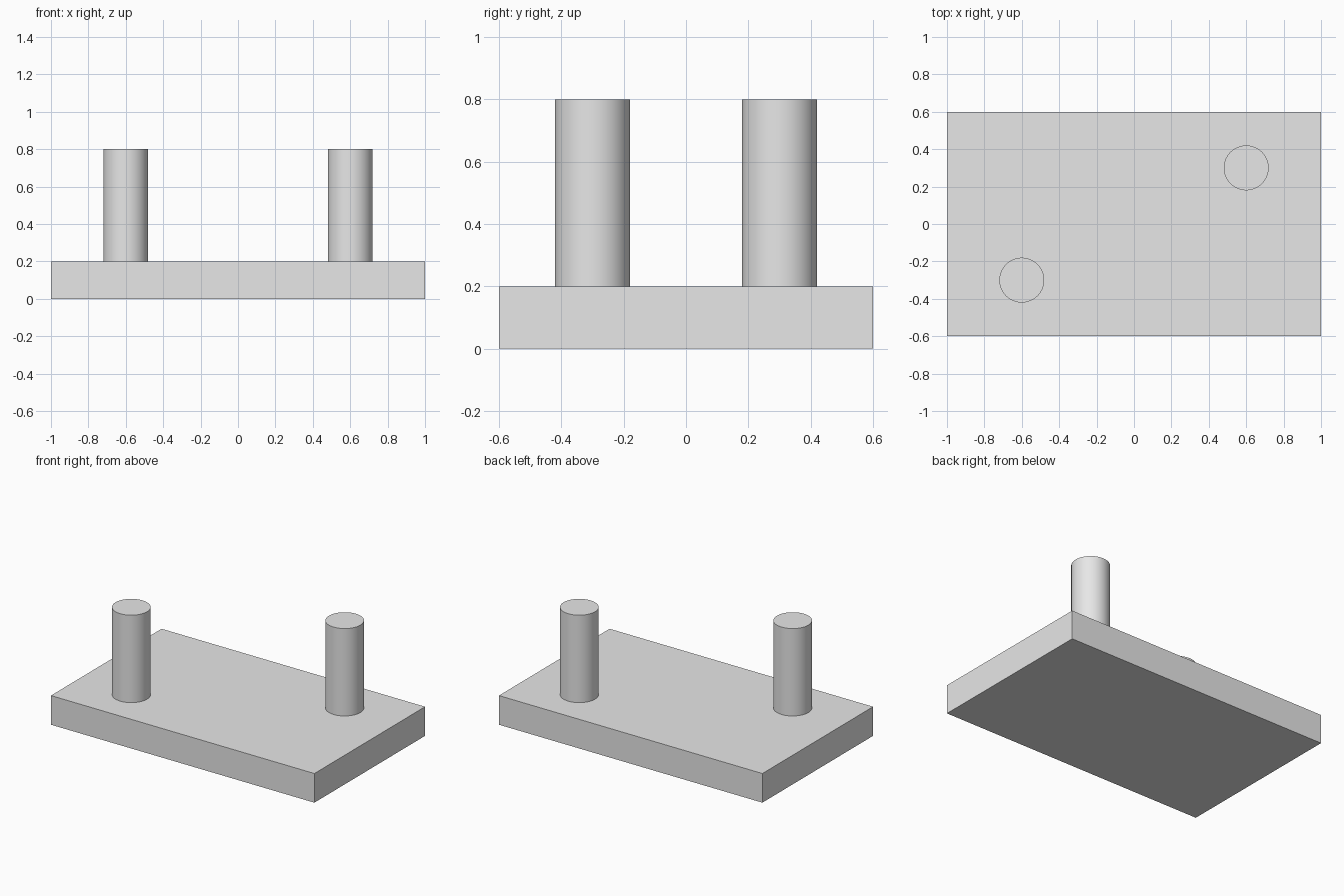
import bpy

# Remove the default cube
cube = bpy.data.objects.get("Cube")
if cube:
    bpy.data.objects.remove(cube, do_unlink=True)

BASE_HEIGHT = 0.2
PIN_RADIUS = 0.12
PIN_HEIGHT = 0.6

# Single light grey material
grey = bpy.data.materials.new("light_grey")
grey.use_nodes = True
colour = (0.8, 0.8, 0.8, 1)
grey.diffuse_color = colour
grey.node_tree.nodes["Principled BSDF"].inputs["Base Color"].default_value = colour


def finish(name):
    obj = bpy.context.object
    obj.name = obj.data.name = name
    obj.data.materials.append(grey)
    return obj


# Flat rectangular base plate
bpy.ops.mesh.primitive_cube_add(size=1, location=(0, 0, BASE_HEIGHT / 2))
base = finish("base_plate")
base.scale = (2, 1.2, BASE_HEIGHT)
bpy.ops.object.transform_apply(location=False, rotation=False, scale=True)

# Two upright pins at diagonally opposite corners
for name, side in (("front_right_pin", -1), ("back_left_pin", 1)):
    bpy.ops.mesh.primitive_cylinder_add(
        vertices=64, radius=PIN_RADIUS, depth=PIN_HEIGHT,
        location=(0.6 * side, 0.3 * side, BASE_HEIGHT + PIN_HEIGHT / 2))
    finish(name)
    bpy.ops.object.shade_smooth_by_angle()
